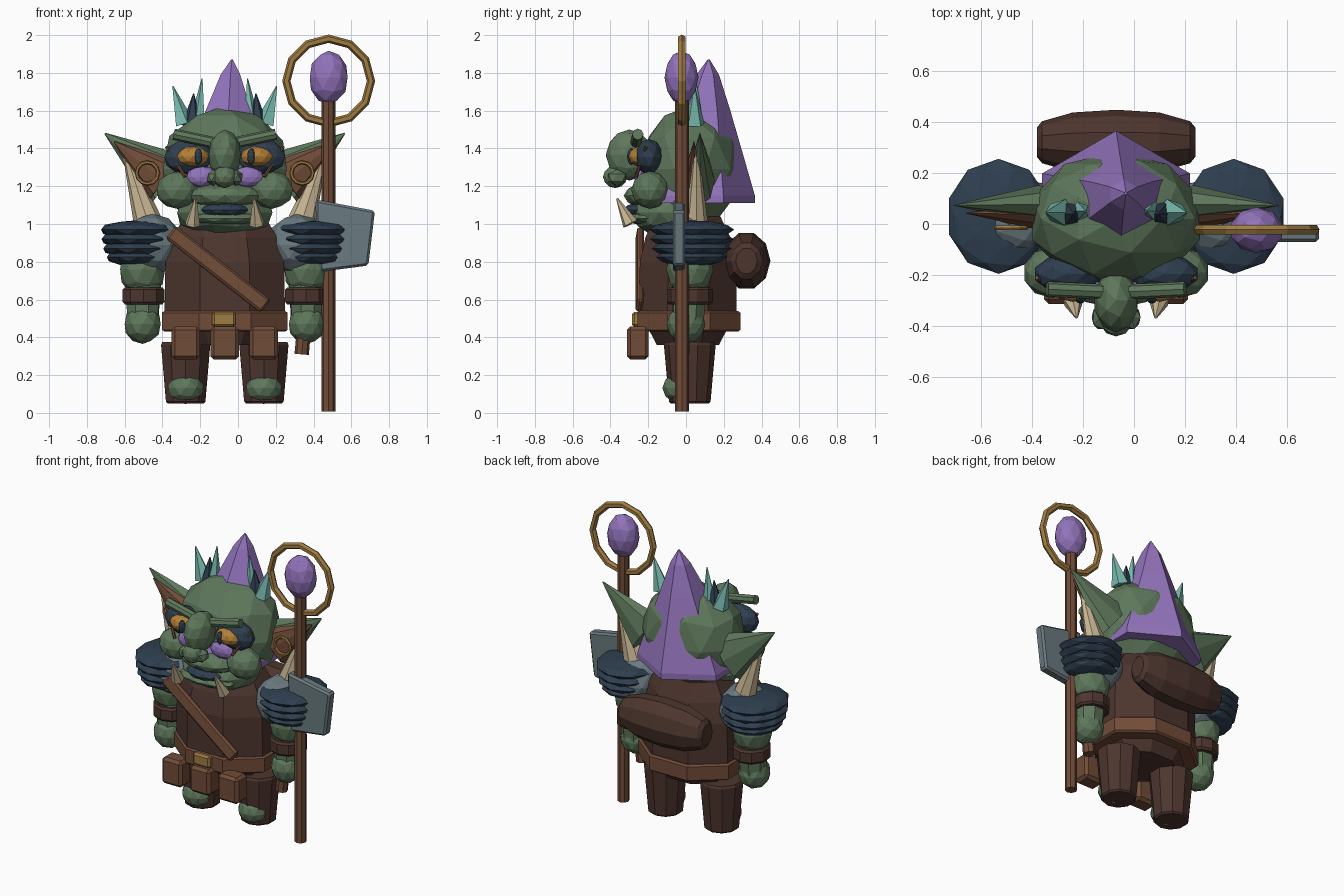
import bpy, bmesh, math
from mathutils import Vector, Matrix

if "Cube" in bpy.data.objects:
    bpy.data.objects.remove(bpy.data.objects["Cube"])

CX = -0.07  # the creature's own mirror plane


def mat(name, r, g, b):
    lin = [((c / 255 + 0.055) / 1.055) ** 2.4 for c in (r, g, b)]
    m = bpy.data.materials.new(name)
    m.diffuse_color = (*lin, 1)
    m.use_nodes = True
    m.node_tree.nodes["Principled BSDF"].inputs["Base Color"].default_value = m.diffuse_color
    return m


GREEN = mat("green skin", 94, 119, 91)
NAVY = mat("dark navy", 46, 62, 79)
PURPLE = mat("purple", 146, 115, 187)
LEATHER = mat("leather brown", 113, 76, 56)
DARK = mat("dark brown", 77, 53, 46)
GOLD = mat("old gold", 160, 124, 66)
AMBER = mat("amber", 180, 128, 54)
BONE = mat("bone", 200, 182, 148)
TEAL = mat("teal crystal", 122, 188, 176)
GREY = mat("steel grey", 106, 122, 128)


def finish(name, bm, m):
    bmesh.ops.recalc_face_normals(bm, faces=bm.faces)
    me = bpy.data.meshes.new(name)
    bm.to_mesh(me)
    bm.free()
    me.materials.append(m)
    ob = bpy.data.objects.new(name, me)
    bpy.context.collection.objects.link(ob)
    return ob


def blob(name, c, r, m, sub=2):
    """Faceted ellipsoid."""
    bm = bmesh.new()
    bmesh.ops.create_icosphere(bm, subdivisions=sub, radius=1)
    for v in bm.verts:
        v.co = Vector([c[i] + v.co[i] * r[i] for i in range(3)])
    return finish(name, bm, m)


def rod(name, a, b, r0, r1, m, sides=8, flat=1.0):
    """Straight cone or cylinder from a to b, optionally flattened in y."""
    a, b = Vector(a), Vector(b)
    d = b - a
    bm = bmesh.new()
    bmesh.ops.create_cone(bm, cap_ends=True, segments=sides, radius1=r0,
                          radius2=r1, depth=d.length)
    rot = d.to_track_quat('Z', 'Y').to_matrix().to_4x4()
    bm.transform(Matrix.Translation((a + b) / 2) @ Matrix.Diagonal((1, flat, 1, 1)) @ rot)
    return finish(name, bm, m)


def box(name, c, size, m, rot=(0, 0, 0), bevel=0.012):
    bm = bmesh.new()
    bmesh.ops.create_cube(bm, size=1)
    bmesh.ops.scale(bm, vec=size, verts=bm.verts)
    ob = finish(name, bm, m)
    ob.location, ob.rotation_euler = c, rot
    if bevel:
        mod = ob.modifiers.new("bevel", 'BEVEL')
        mod.width, mod.segments = bevel, 1
    return ob


def lathe(name, profile, c, m, sides=8, turn=0.5, sy=1.0, axis='Z'):
    """Stacked rings of (height, radius, x shift, y shift)."""
    bm = bmesh.new()
    rings = []
    for h, r, *s in profile:
        dx, dy = s if s else (0, 0)
        ring = []
        for k in range(sides):
            t = 2 * math.pi * (k + turn) / sides
            x, y = r * math.cos(t) + dx, r * math.sin(t) * sy + dy
            p = Vector((x, y, h)) if axis == 'Z' else Vector((h, y, x))
            ring.append(bm.verts.new(p + Vector(c)))
        rings.append(ring)
    for lo, hi in zip(rings, rings[1:]):
        for k in range(sides):
            j = (k + 1) % sides
            bm.faces.new((lo[k], lo[j], hi[j], hi[k]))
    bm.faces.new(rings[0])
    bm.faces.new(rings[-1])
    return finish(name, bm, m)


def ring(name, c, R, r, m, n=12, k=6):
    bpy.ops.mesh.primitive_torus_add(location=c, rotation=(math.pi / 2, 0, 0), major_radius=R,
                                     minor_radius=r, major_segments=n, minor_segments=k)
    bpy.context.object.name = name
    bpy.context.object.data.materials.append(m)


# torso, hips, belt
lathe("torso", [(0.36, 0.22), (0.54, 0.345), (0.80, 0.34), (0.93, 0.30), (1.04, 0.23)],
      (CX, 0.01, 0), DARK, sy=0.81)
lathe("belt", [(0.43, 0.345), (0.44, 0.36), (0.53, 0.36), (0.54, 0.345)],
      (CX, 0.015, 0), LEATHER, sy=0.82)
box("belt_buckle", (CX - 0.005, -0.265, 0.495), (0.125, 0.04, 0.08), GOLD)
for i in (-1, 0, 1):
    box("belt_pouch", (CX + i * 0.207, -0.255, 0.37), (0.15, 0.115, 0.175), LEATHER, bevel=0.018)
# chest strap and bedroll
box("chest_strap", (CX - 0.035, -0.245, 0.76), (0.64, 0.035, 0.085), LEATHER,
    (math.radians(-8), math.radians(38), 0))
lathe("bedroll", [(-0.31, 0.07), (-0.29, 0.10), (-0.17, 0.142), (0, 0.155),
                  (0.17, 0.142), (0.29, 0.10), (0.31, 0.07)],
      (CX, 0.32, 0.805), DARK, sides=10, sy=0.82, axis='X')

# head
blob("head", (CX, 0.02, 1.29), (0.345, 0.265, 0.335), GREEN)
blob("jaw", (CX, -0.07, 1.06), (0.265, 0.225, 0.14), GREEN)
blob("upper_lip", (CX, -0.20, 1.15), (0.205, 0.13, 0.07), GREEN)
blob("mouth", (CX, -0.24, 1.075), (0.13, 0.09, 0.04), NAVY)
blob("lower_lip", (CX, -0.22, 1.03), (0.20, 0.10, 0.035), GREEN)
blob("nose_bridge", (CX, -0.30, 1.365), (0.088, 0.125, 0.135), GREEN)
blob("nose_tip", (CX, -0.375, 1.25), (0.065, 0.065, 0.06), GREEN)
# swept pointed hair wrapped round the skull
lathe("hair", [(1.11, 0.335, 0, 0), (1.15, 0.335, 0, 0), (1.60, 0.14, 0.02, 0.065),
               (1.79, 0.06, 0.03, 0.085), (1.87, 0.006, 0.038, 0.09)],
      (CX, 0.03, 0), PURPLE, sides=6)

for s, side in ((-1, "left"), (1, "right")):
    def X(x):
        return CX + s * x

    # face
    blob("cheek_" + side, (X(0.25), -0.19, 1.18), (0.115, 0.10, 0.10), GREEN)
    blob("nostril_" + side, (X(0.06), -0.365, 1.245), (0.04, 0.055, 0.045), GREEN, 1)
    blob("eye_socket_" + side, (X(0.19), -0.195, 1.355), (0.135, 0.075, 0.095), NAVY)
    blob("eye_" + side, (X(0.17), -0.235, 1.357), (0.088, 0.07, 0.056), AMBER)
    blob("pupil_" + side, (X(0.14), -0.29, 1.357), (0.021, 0.022, 0.045), NAVY)
    rod("brow_" + side, (X(0.055), -0.265, 1.43), (X(0.27), -0.255, 1.475), 0.03, 0.03, GREEN)
    blob("face_paint_" + side, (X(0.12), -0.235, 1.25), (0.085, 0.04, 0.055), PURPLE)
    rod("scar_" + side, (X(0.31), -0.21, 1.41), (X(0.21), -0.265, 1.25), 0.009, 0.009, LEATHER, 6)
    rod("tusk_" + side, (X(0.17), -0.295, 1.0), (X(0.155), -0.365, 1.135), 0.042, 0.006, BONE, 6)
    # ears
    rod("ear_" + side, (X(0.30), 0.08, 1.23), (X(0.635), 0.07, 1.48), 0.165, 0.004, GREEN, 8, 0.45)
    rod("inner_ear_" + side, (X(0.32), 0.035, 1.23), (X(0.585), 0.045, 1.435), 0.125, 0.004,
        LEATHER, 8, 0.45)
    ring("earring_" + side, (X(0.41), -0.015, 1.27), 0.057, 0.010, GOLD)
    # crown of crystals
    rod("outer_crystal_" + side, (X(0.215), 0.045, 1.53), (X(0.275), 0.045, 1.73), 0.055, 0.003, TEAL, 5)
    rod("dark_crystal_" + side, (X(0.175), 0.04, 1.52), (X(0.165), 0.04, 1.69), 0.055, 0.003, NAVY, 6)
    rod("inner_crystal_" + side, (X(0.14), 0.05, 1.56), (X(0.12), 0.05, 1.77), 0.04, 0.003, TEAL, 5)
    # shoulders
    blob("shoulder_cap_" + side, (X(0.385), 0.02, 0.89), (0.165, 0.17, 0.165), GREY)
    for k, (z, r) in enumerate(((0.97, 1.0), (0.92, 0.99), (0.87, 0.94), (0.825, 0.84))):
        blob("shoulder_fur_%s_%d" % (side, k), (X(0.46), 0.03, z),
             (0.205 * r, 0.225 * r, 0.05), NAVY)
    rod("shoulder_spike_" + side, (X(0.41), 0.055, 1.02), (X(0.53), 0.055, 1.395),
        0.075, 0.014, BONE, 8, 0.8)
    # arms
    blob("upper_arm_" + side, (X(0.435), 0.02, 0.76), (0.125, 0.125, 0.15), GREEN)
    rod("forearm_" + side, (X(0.43), 0.02, 0.72), (X(0.435), 0.01, 0.45), 0.10, 0.085, GREEN)
    lathe("bracer_" + side, [(0.575, 0.105), (0.588, 0.116), (0.652, 0.116), (0.665, 0.105)],
          (X(0.43), 0.02, 0), DARK, sides=10, sy=1.05)
    blob("hand_" + side, (X(0.435), 0.0, 0.47), (0.10, 0.103, 0.105), GREEN)
    # legs
    lathe("leg_" + side, [(0.05, 0.10), (0.06, 0.11), (0.36, 0.137), (0.375, 0.13)],
          (X(0.207), 0.02, 0), DARK, sides=10)
    blob("foot_" + side, (X(0.207), -0.03, 0.132), (0.098, 0.095, 0.085), GREEN)

# staff with ringed orb
rod("staff", (0.478, -0.022, 0.008), (0.478, -0.022, 1.65), 0.037, 0.037, LEATHER)
ring("staff_ring", (0.48, -0.022, 1.757), 0.224, 0.022, GOLD)
blob("staff_orb", (0.48, -0.024, 1.775), (0.105, 0.09, 0.142), PURPLE)

# cleaver held in the right hand
rod("cleaver_handle", (0.337, -0.02, 0.31), (0.395, -0.02, 0.95), 0.038, 0.036, LEATHER)
bm = bmesh.new()
corners = ((0.41, 1.13), (0.725, 1.07), (0.69, 0.78), (0.42, 0.745))
back, front = ([bm.verts.new((x, y, z)) for x, z in corners] for y in (-0.005, -0.07))
bm.faces.new(front)
bm.faces.new(back)
for k in range(4):
    j = (k + 1) % 4
    bm.faces.new((front[k], front[j], back[j], back[k]))
blade = finish("cleaver_blade", bm, GREY)
bev = blade.modifiers.new("bevel", 'BEVEL')
bev.width, bev.segments = 0.012, 1
